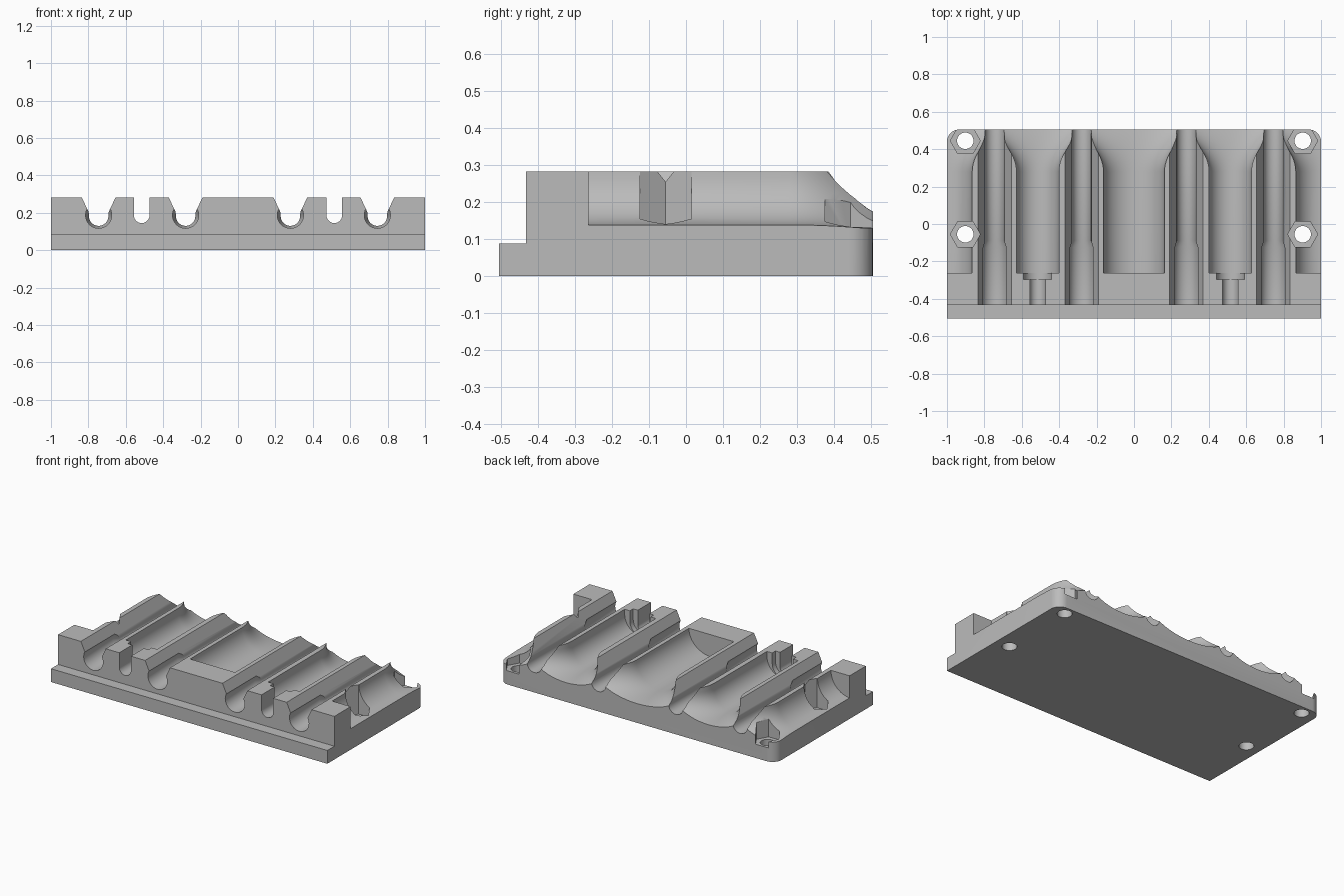
import bpy, bmesh, math
from mathutils import Matrix

if "Cube" in bpy.data.objects:
    bpy.data.objects.remove(bpy.data.objects["Cube"])

TOP, FRONT, BACK = 0.282, -0.505, 0.505

grey = bpy.data.materials.new("plain grey")
grey.use_nodes = True
grey.diffuse_color = (0.5, 0.5, 0.5, 1)
grey.node_tree.nodes["Principled BSDF"].inputs["Base Color"].default_value = grey.diffuse_color


def make(name, bm):
    bmesh.ops.recalc_face_normals(bm, faces=bm.faces)
    mesh = bpy.data.meshes.new(name)
    bm.to_mesh(mesh)
    bm.free()
    mesh.materials.append(grey)
    obj = bpy.data.objects.new(name, mesh)
    bpy.context.collection.objects.link(obj)
    return obj


def box(name, x0, x1, y0, y1, z0, z1):
    bm = bmesh.new()
    bmesh.ops.create_cube(bm, size=1)
    bmesh.ops.scale(bm, vec=(x1 - x0, y1 - y0, z1 - z0), verts=bm.verts)
    bmesh.ops.translate(bm, vec=((x0 + x1) / 2, (y0 + y1) / 2, (z0 + z1) / 2), verts=bm.verts)
    return make(name, bm)


def prism(name, x, y, r, z0, z1, sides, turn=0):
    bm = bmesh.new()
    bmesh.ops.create_cone(bm, cap_ends=True, segments=sides, radius1=r, radius2=r, depth=z1 - z0,
                          matrix=Matrix.Translation((x, y, (z0 + z1) / 2)) @ Matrix.Rotation(turn, 4, "Z"))
    return make(name, bm)


def loft(name, sections):
    """Join (y, [(x, z), ...]) sections of equal size into a closed solid."""
    bm = bmesh.new()
    rings = [[bm.verts.new((x, y, z)) for x, z in pts] for y, pts in sections]
    for a, b in zip(rings, rings[1:]):
        for i in range(len(a)):
            j = (i + 1) % len(a)
            bm.faces.new((a[i], a[j], b[j], b[i]))
    bm.faces.new(rings[0])
    bm.faces.new(rings[-1][::-1])
    return make(name, bm)


def circle(cx, cz, r, n=32):
    return [(cx + r * math.cos(2 * math.pi * i / n), cz + r * math.sin(2 * math.pi * i / n)) for i in range(n)]


def bowl(cx, w, floor, height, n=24):
    """Half-ellipse floor with straight walls going up past the top."""
    pts = [(cx - w * math.cos(math.pi * i / n), floor + height * (1 - math.sin(math.pi * i / n)))
           for i in range(n + 1)]
    return [(cx - w, 0.45)] + pts + [(cx + w, 0.45)]


def trough(cx, half, height):
    """Rounded trough whose mouth flares sideways at the back."""
    start, end = 0.28, 0.515
    sections = [(-0.263, bowl(cx, half, 0.137, height))]
    for i in range(13):
        t = i / 12
        f = t * t
        sections.append((start + (end - start) * t,
                         bowl(cx, half + 0.16 * f, 0.137 - 0.012 * f, height + (0.145 - height) * f)))
    return loft("trough_cutter", sections)


# Base block with rounded rear corners
base = box("base_block", -1, 1, FRONT, BACK, 0, TOP)
bm = bmesh.new()
bm.from_mesh(base.data)
corners = [e for e in bm.edges if all(v.co.y > 0 for v in e.verts)
           and abs(e.verts[0].co.z - e.verts[1].co.z) > 0.1]
bmesh.ops.bevel(bm, geom=corners, offset=0.065, segments=10, profile=0.5, affect="EDGES")
bm.to_mesh(base.data)
bm.free()

# Front ledge
cutters = [box("ledge_cutter", -1.1, 1.1, -0.6, -0.432, 0.087, 0.4)]

# Wide troughs
cutters.append(trough(0, 0.163, 0.145))
for s in (-1, 1):
    cutters.append(trough(s * 0.515, 0.113, 0.113))
    cutters.append(trough(s * 1.01, 0.145, 0.145))

    # Round-bottomed grooves with a wider front end and a bevelled opening
    for x in (s * 0.745, s * 0.28):
        cutters.append(loft("groove_cutter", [
            (-0.5, circle(x, 0.187, 0.07)), (-0.125, circle(x, 0.187, 0.07)),
            (-0.09, circle(x, 0.182, 0.052)), (0.6, circle(x, 0.182, 0.052))]))
        opening = [(x - 0.051, 0.185), (x + 0.051, 0.185), (x + 0.054, 0.205), (x + 0.09, TOP),
                   (x + 0.11, 0.325), (x - 0.11, 0.325), (x - 0.09, TOP), (x - 0.054, 0.205)]
        cutters.append(loft("opening_cutter", [(-0.51, opening), (0.61, opening)]))

    # Narrow notch and stepped slot in front of the small trough
    for w, y0, y1, floor in ((0.042, -0.52, -0.2, 0.145), (0.075, -0.297, -0.21, 0.137)):
        notch = bowl(s * 0.515, w, floor, w)
        cutters.append(loft("notch_cutter", [(y0, notch), (y1, notch)]))

    # Bolt holes with hexagonal nut pockets
    for y in (0.445, -0.055):
        cutters.append(prism("nut_cutter", s * 0.902, y, 0.08, 0.09, 0.42, 6, math.pi / 6 * 3))
        cutters.append(prism("bolt_cutter", s * 0.902, y, 0.044, -0.1, 0.3, 32))

bpy.context.view_layer.objects.active = base
for cutter in cutters:
    cutter.hide_render = True
    mod = base.modifiers.new("cut", "BOOLEAN")
    mod.operation, mod.solver, mod.object = "DIFFERENCE", "EXACT", cutter
    bpy.ops.object.modifier_apply(modifier=mod.name)
    bpy.data.objects.remove(cutter)

bpy.ops.object.select_all(action="DESELECT")
base.select_set(True)
bpy.ops.object.shade_smooth_by_angle(angle=math.radians(30))
